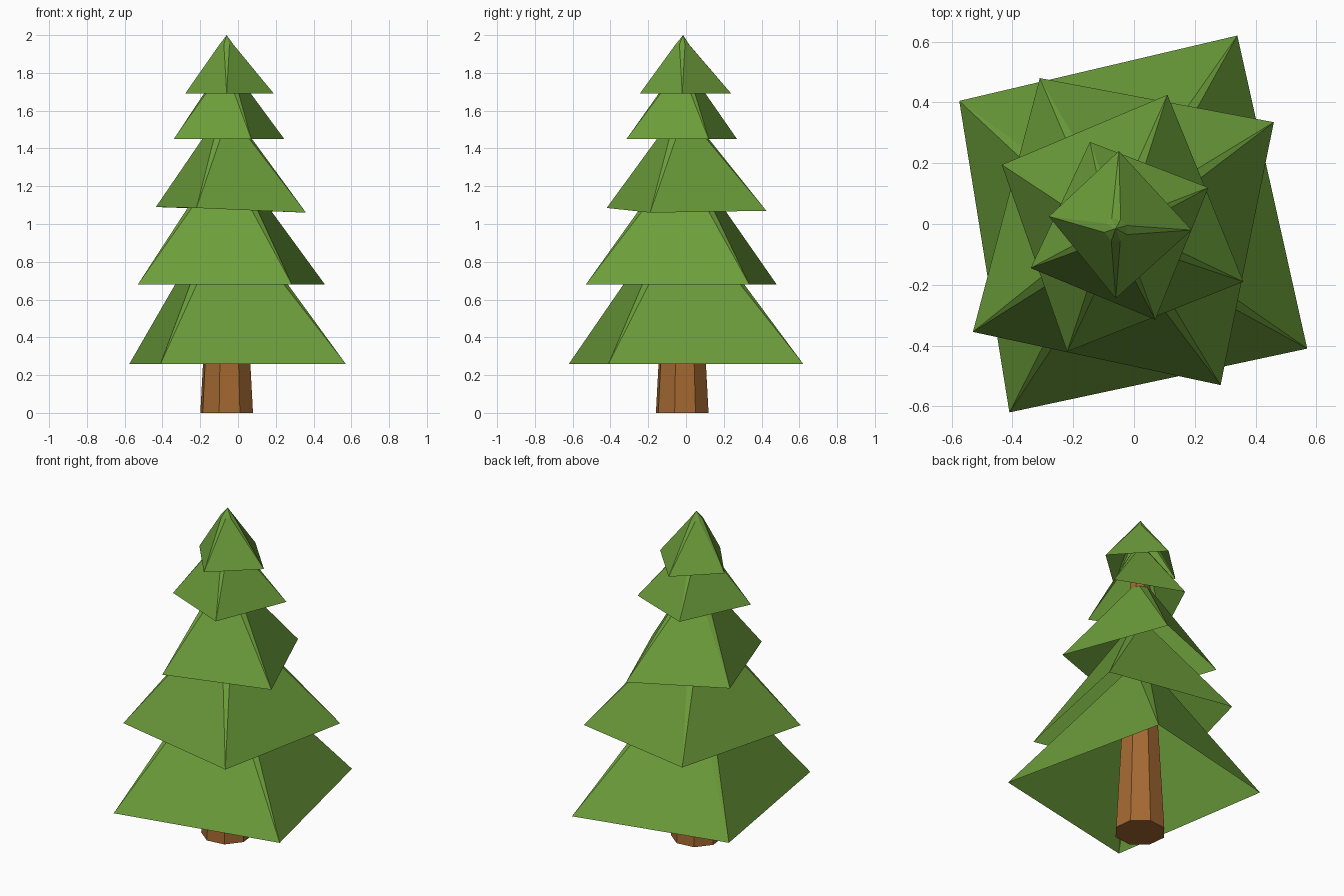
import bpy, math

if "Cube" in bpy.data.objects:
    bpy.data.objects.remove(bpy.data.objects["Cube"])

CX, CY = -0.06, -0.02          # trunk axis


def material(name, rgb):
    m = bpy.data.materials.new(name)
    m.diffuse_color = (*rgb, 1)
    m.use_nodes = True
    m.node_tree.nodes["Principled BSDF"].inputs["Base Color"].default_value = m.diffuse_color
    return m


leaf = material("leaf green", (0.150, 0.340, 0.043))
bark = material("bark brown", (0.370, 0.140, 0.031))


def trunk_radius(z):
    return 0.145 - 0.056 * z


def make_object(name, verts, faces, mat):
    me = bpy.data.meshes.new(name)
    me.from_pydata(verts, [], faces)
    me.materials.append(mat)
    ob = bpy.data.objects.new(name, me)
    bpy.context.collection.objects.link(ob)
    return ob


def polar(r, a, z):
    return (CX + r * math.cos(a), CY + r * math.sin(a), z)


# trunk: tapered octagon running up inside the branches
def trunk(top):
    verts = [polar(trunk_radius(z), math.radians(29 + 45 * k), z)
             for z in (0, top) for k in range(8)]
    faces = [(k, (k + 1) % 8, (k + 1) % 8 + 8, k + 8) for k in range(8)]
    faces += [tuple(range(7, -1, -1)), tuple(range(8, 16))]
    make_object("trunk", verts, faces, bark)


# branch tier: open skirt from four corners up to an octagonal ring on the trunk
def tier(name, corners, top, tip=None):
    verts = list(corners)
    r = trunk_radius(top) + 0.003
    for x, y, z in corners:
        a = math.atan2(y - CY, x - CX)
        verts += [polar(r, a + s * math.pi / 8, top) for s in (-1, 1)]
    faces = []
    for i in range(4):
        j = (i + 1) % 4
        faces.append((i, j, 4 + 2 * j, 5 + 2 * i))      # broad side
        faces.append((i, 5 + 2 * i, 4 + 2 * i))         # narrow corner facet
    if tip:                                             # pointed tip
        verts.append(tip)
        faces += [(4 + k, 4 + (k + 1) % 8, 12) for k in range(8)]
    make_object(name, verts, faces, leaf)


trunk(1.8)

# corners run counter-clockwise seen from above
tier("branch_tier_1", [(-0.41, -0.62, 0.26), (0.57, -0.41, 0.26),
                       (0.34, 0.62, 0.26), (-0.575, 0.405, 0.26)], 1.00)
tier("branch_tier_2", [(-0.53, -0.355, 0.68), (0.285, -0.53, 0.68),
                       (0.46, 0.335, 0.68), (-0.31, 0.48, 0.68)], 1.29)
tier("branch_tier_3", [(-0.22, -0.42, 1.085), (0.36, -0.19, 1.06),
                       (0.11, 0.425, 1.07), (-0.435, 0.195, 1.09)], 1.55)
tier("branch_tier_4", [(-0.34, -0.145, 1.45), (0.07, -0.315, 1.45),
                       (0.245, 0.12, 1.45), (-0.145, 0.27, 1.45)], 1.80)
tier("branch_tier_5", [(-0.06, -0.245, 1.69), (0.19, -0.02, 1.69),
                       (-0.05, 0.24, 1.69), (-0.28, 0.025, 1.69)], 1.95,
     tip=(CX, CY + 0.005, 2.0))
